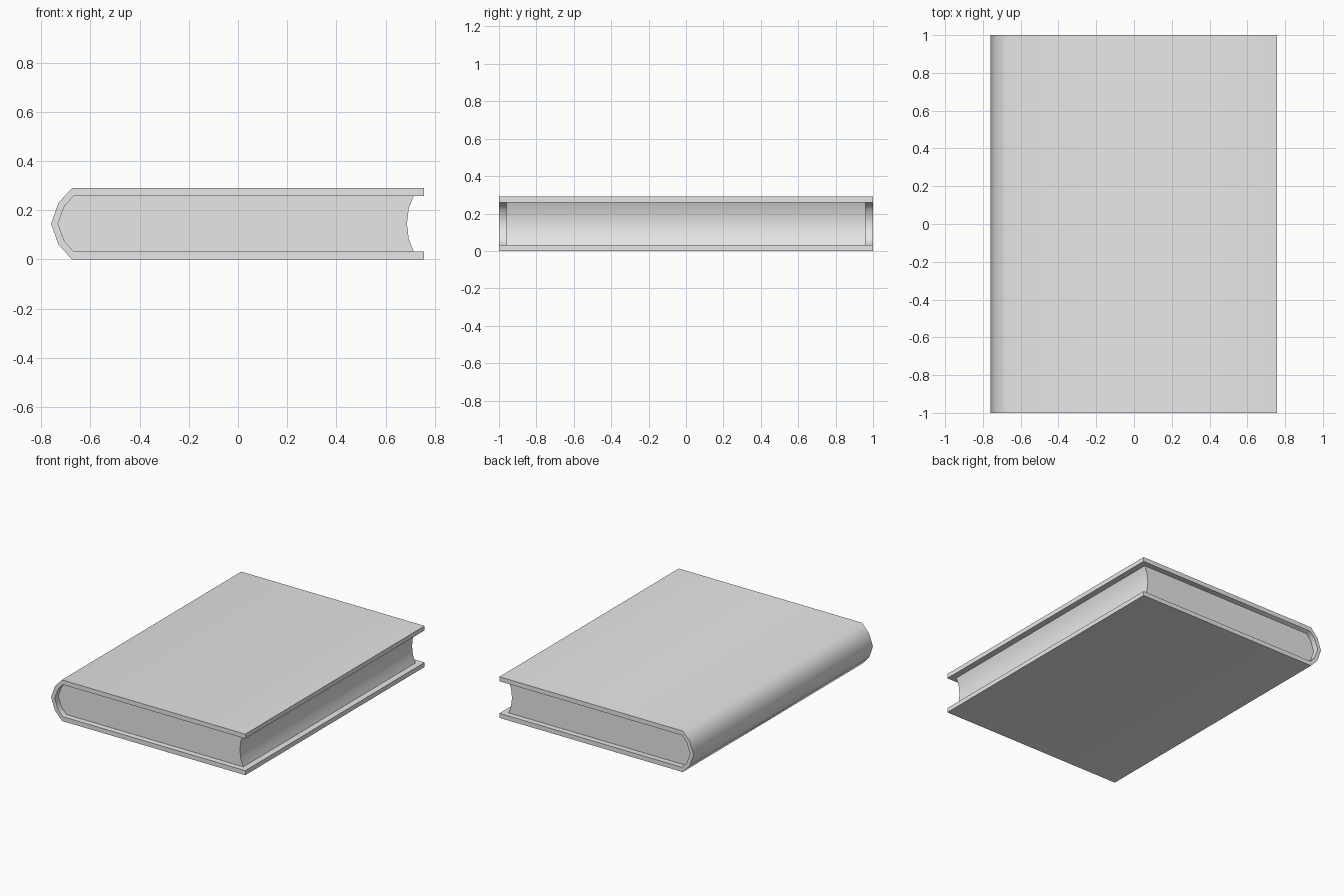
import bpy
import bmesh
from math import radians

MID = 0.145  # half of the book's thickness

cube = bpy.data.objects.get("Cube")
if cube:
    bpy.data.objects.remove(cube, do_unlink=True)


def make_material(name, colour):
    mat = bpy.data.materials.new(name)
    mat.use_nodes = True
    mat.diffuse_color = colour
    mat.node_tree.nodes["Principled BSDF"].inputs["Base Color"].default_value = colour
    return mat


def mirrored(half):
    """Complete an upper half outline, ending on the middle line, with its lower half."""
    return half + [(x, 2 * MID - z) for x, z in reversed(half[:-1])]


def extrude_profile(name, outline, half_length, mat):
    """Extrude an XZ outline along Y and smooth its gentle bends."""
    bm = bmesh.new()
    face = bm.faces.new([bm.verts.new((x, -half_length, z)) for x, z in outline])
    result = bmesh.ops.extrude_face_region(bm, geom=[face])
    verts = [v for v in result["geom"] if isinstance(v, bmesh.types.BMVert)]
    bmesh.ops.translate(bm, verts=verts, vec=(0, 2 * half_length, 0))
    bmesh.ops.recalc_face_normals(bm, faces=bm.faces)
    mesh = bpy.data.meshes.new(name)
    bm.to_mesh(mesh)
    bm.free()
    mesh.materials.append(mat)
    obj = bpy.data.objects.new(name, mesh)
    bpy.context.collection.objects.link(obj)
    bpy.ops.object.select_all(action="DESELECT")
    obj.select_set(True)
    bpy.context.view_layer.objects.active = obj
    bpy.ops.object.shade_smooth_by_angle(angle=radians(60))
    return obj


grey = make_material("plain grey", (0.8, 0.8, 0.8, 1))

# Outlines from the open edge round to the middle of the spine
outer = mirrored([(0.757, 0.29), (-0.675, 0.29), (-0.73, 0.23), (-0.76, MID)])
inner = mirrored([(0.757, 0.258), (-0.668, 0.258), (-0.705, 0.218), (-0.732, MID)])
fore_edge = mirrored([(0.714, 0.258), (0.694, 0.207), (0.687, MID)])

# Cover: two boards joined by a rounded spine
extrude_profile("cover", outer + inner[::-1], 1.0, grey)

# Page block: slightly shorter than the cover, with a hollow fore edge
extrude_profile("pages", inner[1:-1] + fore_edge[::-1], 0.96, grey)
